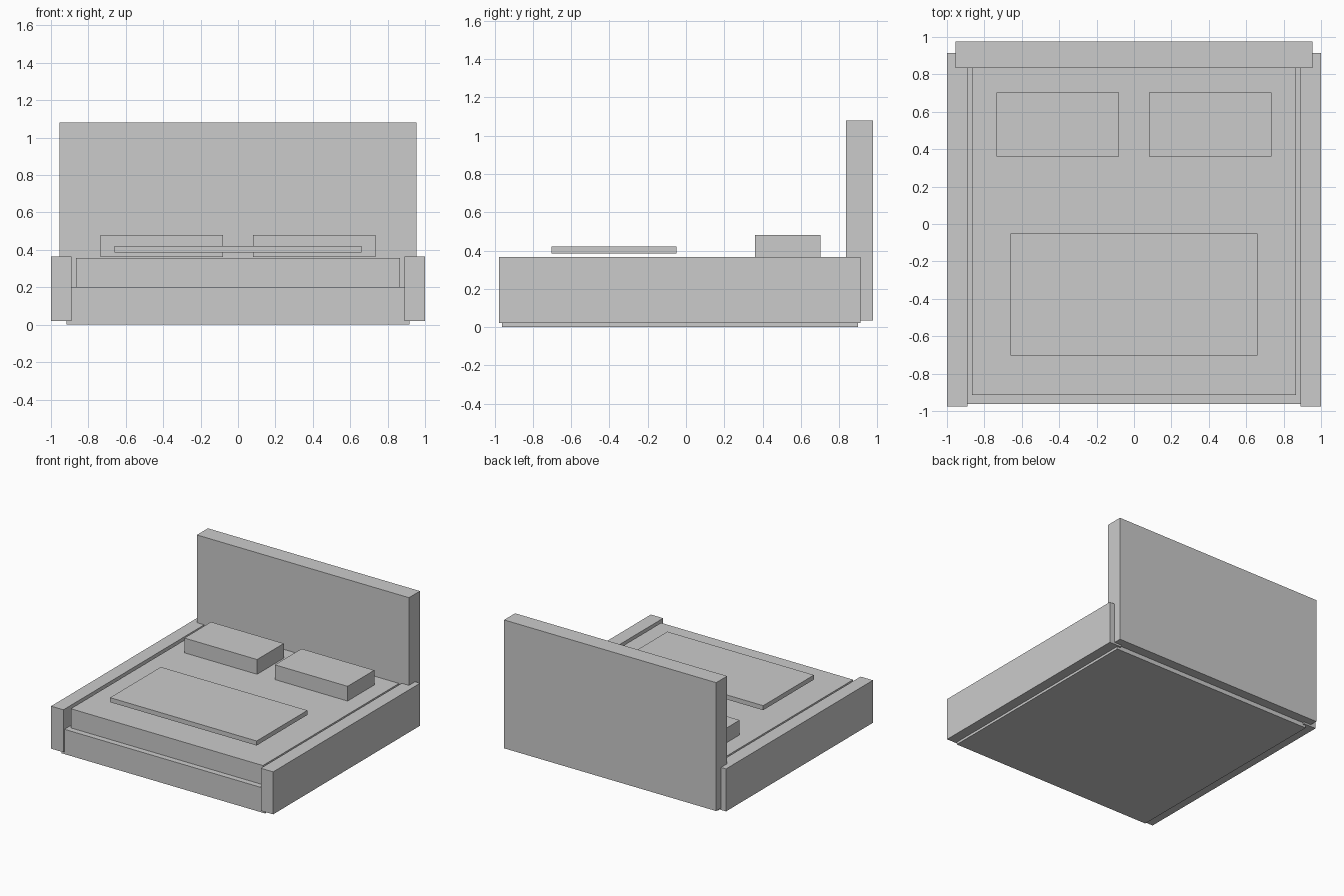
import bpy

old = bpy.data.objects.get("Cube")
if old:
    bpy.data.objects.remove(old, do_unlink=True)

# Single flat material
GREY = (0.6, 0.6, 0.6, 1.0)
grey = bpy.data.materials.new("light_grey")
grey.use_nodes = True
grey.diffuse_color = GREY
grey.node_tree.nodes["Principled BSDF"].inputs["Base Color"].default_value = GREY


def box(name, xs, ys, zs):
    """Box spanning the given (low, high) range on each axis."""
    spans = (xs, ys, zs)
    bpy.ops.mesh.primitive_cube_add(size=1)
    obj = bpy.context.object
    obj.name = obj.data.name = name
    obj.location = [(lo + hi) / 2 for lo, hi in spans]
    obj.scale = [hi - lo for lo, hi in spans]
    bpy.ops.object.transform_apply(location=False, rotation=False, scale=True)
    obj.data.materials.append(grey)
    return obj


# Bed frame
box("base", (-0.917, 0.917), (-0.962, 0.898), (0, 0.202))
box("headboard", (-0.955, 0.955), (0.835, 0.976), (0.035, 1.08))

# Mattress and folded blanket
box("mattress", (-0.865, 0.865), (-0.915, 0.85), (0.202, 0.358))
box("blanket", (-0.66, 0.66), (-0.703, -0.05), (0.385, 0.422))

# Mirrored side rails and pillows
for side, s in (("left", 1), ("right", -1)):
    def mirrored(inner, outer):
        return tuple(sorted((s * inner, s * outer)))

    box(side + "_side_rail", mirrored(0.889, 1), (-0.976, 0.913), (0.02, 0.366))
    box(side + "_pillow", mirrored(0.08, 0.735), (0.36, 0.703), (0.361, 0.481))
